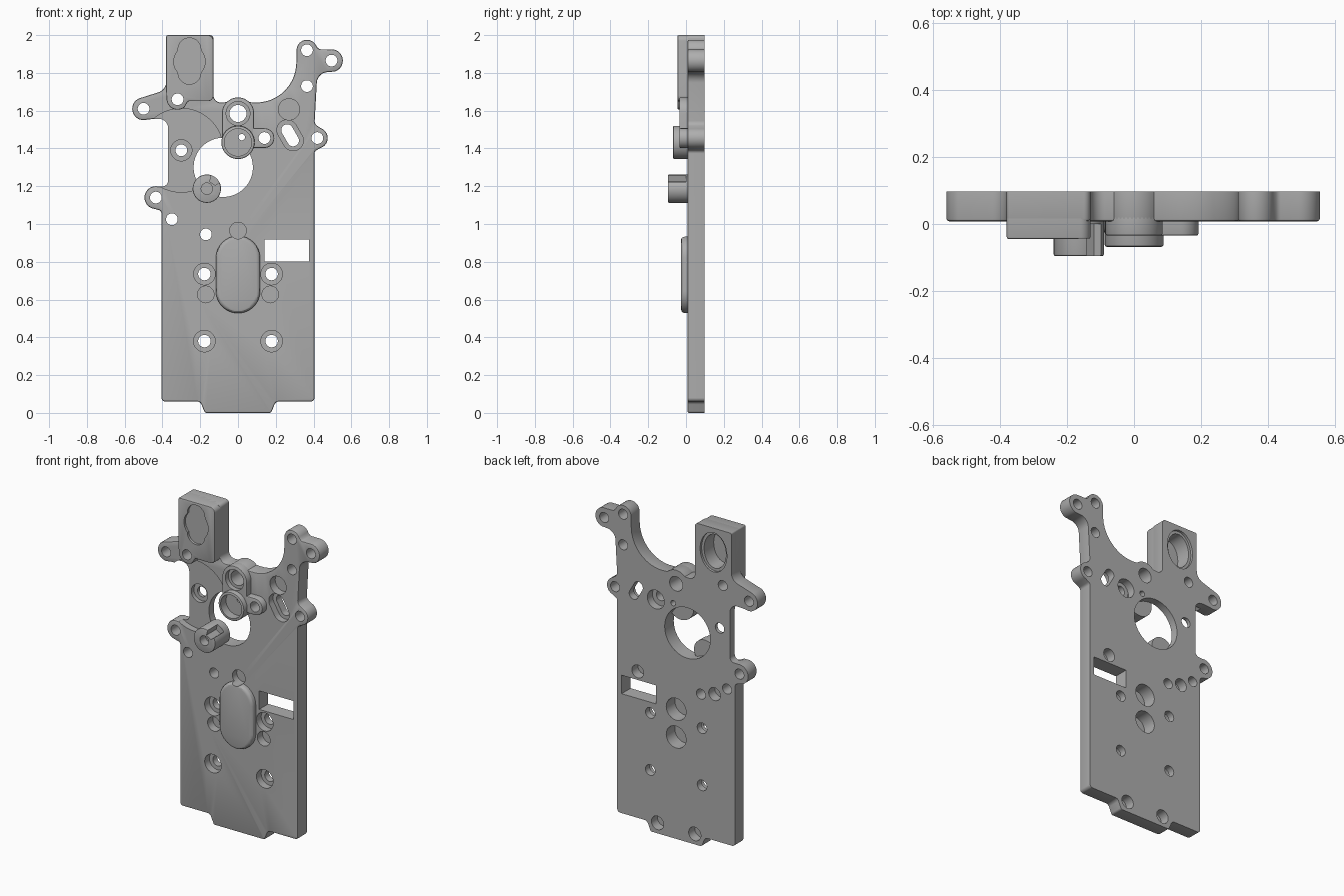
import bpy, bmesh
from math import sin, cos, tan, radians, hypot, atan2, pi
from mathutils import Vector

if "Cube" in bpy.data.objects:
    bpy.data.objects.remove(bpy.data.objects["Cube"], do_unlink=True)

grey = bpy.data.materials.new("machined_grey")
grey.use_nodes = True
TONE = (0.42, 0.42, 0.42, 1)
grey.diffuse_color = TONE
grey.node_tree.nodes["Principled BSDF"].inputs["Base Color"].default_value = TONE

FRONT, BACK, POCKET = 0.008, 0.097, 0.05


def arc(cx, cz, r, a0, a1, rz=None):
    n = max(4, int(abs(a1 - a0) / 8))
    rz = rz or r
    return [(cx + r * cos(radians(a0 + (a1 - a0) * i / n)),
             cz + rz * sin(radians(a0 + (a1 - a0) * i / n))) for i in range(n + 1)]


def circle(x, z, r, rz=None):
    return arc(x, z, r, 0, 360, rz)[:-1]


def slot(x0, z0, x1, z1, r):
    a = atan2(z1 - z0, x1 - x0) * 180 / pi
    return arc(x1, z1, r, a - 90, a + 90) + arc(x0, z0, r, a + 90, a + 270)


def outline(items):
    """Three values are a filleted corner, five values are a lobe arc."""
    ends = [[i[:2]] if len(i) == 3 else arc(*i) for i in items]
    pts = []
    for k, item in enumerate(items):
        if len(item) == 5:
            pts += ends[k]
            continue
        p = Vector(item[:2])
        u = Vector(ends[k - 1][-1]) - p
        v = Vector(ends[(k + 1) % len(ends)][0]) - p
        half = u.angle(v) / 2
        t = min(item[2] / tan(half), u.length * 0.9, v.length * 0.9)
        r = t * tan(half)
        c = p + (u.normalized() + v.normalized()).normalized() * hypot(t, r)
        s, e = p + u.normalized() * t - c, p + v.normalized() * t - c
        a0 = atan2(s.y, s.x)
        turn = (atan2(e.y, e.x) - a0 + pi) % (2 * pi) - pi
        pts += arc(c.x, c.y, r, a0 * 180 / pi, (a0 + turn) * 180 / pi)
    return pts


def prism(name, pts, y0, y1, bevel=0, segments=2):
    """Extrude an x-z profile from y0 to y1, optionally rounding the front rim."""
    bm = bmesh.new()
    front = bm.faces.new([bm.verts.new((x, y0, z)) for x, z in pts])
    bmesh.ops.remove_doubles(bm, verts=bm.verts, dist=0.0005)
    front = bm.faces[:][0]
    out = bmesh.ops.extrude_face_region(bm, geom=[front], use_keep_orig=True)
    for v in [g for g in out["geom"] if isinstance(g, bmesh.types.BMVert)]:
        v.co.y = y1
    bmesh.ops.recalc_face_normals(bm, faces=bm.faces)
    if bevel:
        rim = [e for e in bm.edges if all(abs(v.co.y - y0) < 1e-5 for v in e.verts)]
        bmesh.ops.bevel(bm, geom=rim, offset=bevel, segments=segments,
                        profile=0.5, affect='EDGES')
    mesh = bpy.data.meshes.new(name)
    bm.to_mesh(mesh)
    bm.free()
    mesh.materials.append(grey)
    obj = bpy.data.objects.new(name, mesh)
    bpy.context.collection.objects.link(obj)
    return obj


def cut(obj, pts, y0=-0.3, y1=0.3):
    tool = prism("cutter", pts, y0, y1)
    tool.hide_render = True
    mod = obj.modifiers.new("cut", 'BOOLEAN')
    mod.operation, mod.solver, mod.object = 'DIFFERENCE', 'EXACT', tool
    bpy.context.view_layer.objects.active = obj
    bpy.ops.object.modifier_apply(modifier=mod.name)
    bpy.data.objects.remove(tool, do_unlink=True)


# Main plate with its mounting ears
plate = prism("main_plate", outline([
    (-0.175, 0, .015), (0.175, 0, .015), (0.2, 0.06, .025), (0.405, 0.06, .02),
    (0.405, 1.385, .02), (0.42, 1.455, .055, -70, 70), (0.405, 1.53, .03),
    (0.42, 1.8, .06), (0.495, 1.865, .06, -75, 95), (0.43, 1.925, .02),
    (0.365, 1.92, .055, 20, 190), (0.3, 1.63, .24), (0, 1.585, .085, 45, 135),
    (-0.13, 1.64, .04), (-0.13, 2, .02), (-0.38, 2, .01), (-0.38, 1.71, .06),
    (-0.5, 1.61, .06, 115, 290), (-0.37, 1.56, .05), (-0.37, 1.2, .03),
    (-0.435, 1.14, .06, 80, 250), (-0.405, 1.07, .02), (-0.405, 0.06, .02),
    (-0.2, 0.06, .025)]), FRONT, BACK, 0.008)

# Round recess and large opening
cut(plate, circle(-0.3, 1.39, 0.222), -0.3, POCKET)
cut(plate, circle(-0.078, 1.3, 0.157))

# Through holes
for x, z in [(-0.5, 1.61), (-0.32, 1.66), (0.365, 1.92), (0.495, 1.865),
             (0.365, 1.73), (0.42, 1.455), (0.14, 1.455), (-0.3, 1.39),
             (-0.435, 1.14), (-0.35, 1.025), (-0.17, 0.945)]:
    cut(plate, circle(x, z, 0.031))
cut(plate, circle(0, 1.585, 0.045))
cut(plate, circle(0.02, 1.46, 0.017))

# Counterbored screw holes
for x in (-0.178, 0.178):
    for z in (0.38, 0.735):
        cut(plate, circle(x, z, 0.033))
        cut(plate, circle(x, z, 0.057), -0.3, 0.055)
    cut(plate, circle(x * 0.96, 0.627, 0.044), -0.3, 0.06)
cut(plate, circle(-0.3, 1.39, 0.056), -0.3, 0.075)

# Blind holes in the front
cut(plate, circle(0, 0.965, 0.044), -0.3, 0.05)
cut(plate, circle(0.27, 1.607, 0.056), -0.3, 0.06)

# Tilted slot with a step, and the rectangular window
cut(plate, slot(0.292, 1.442, 0.26, 1.497, 0.054), -0.3, 0.05)
cut(plate, slot(0.292, 1.442, 0.26, 1.497, 0.031))
cut(plate, [(0.14, 0.802), (0.375, 0.802), (0.375, 0.917), (0.14, 0.917)])

# Blind holes in the back
for x, z, r, depth in [(0, 0.806, .068, .085), (0, 0.633, .068, .085),
                       (0.264, 0.97, .04, .06), (-0.264, 0.97, .04, .06),
                       (0.128, 0.065, .042, .06), (-0.128, 0.065, .042, .06),
                       (0.14, 1.45, .058, .05)]:
    cut(plate, circle(x, z, r), BACK - depth, 0.3)

# Tall block at the top with a sculpted front pocket and an oval back pocket
block = prism("top_block", outline([
    (-0.38, 2, .01), (-0.38, 1.7, .01), (-0.32, 1.663, .058, 180, 310),
    (-0.265, 1.65, .015), (-0.13, 1.65, .03), (-0.13, 2, .03)]), -0.045, POCKET, 0.006)
cut(block, [(-0.165, -1), (0, -1), (0, 3), (-0.165, 3)], -0.3, -0.044)
cut(block, circle(-0.32, 1.66, 0.031))
cut(block, circle(-0.257, 1.86, 0.083, 0.085), -0.3, -0.03)
cut(block, slot(-0.257, 1.8, -0.257, 1.925, 0.06), -0.3, -0.03)
for part in (plate, block):
    cut(part, circle(-0.257, 1.85, 0.075, 0.105), -0.012, 0.3)
cut(plate, circle(-0.257, 1.85, 0.092, 0.122), 0.082, 0.3)

# Raised pads around the upper screw holes
pad = prism("upper_pad", slot(0, 1.44, 0, 1.585, 0.085), -0.035, 0.02, 0.006)
cut(pad, circle(0, 1.585, 0.045))
cut(pad, circle(0, 1.585, 0.063), -0.3, -0.005)
side_pad = prism("side_pad", slot(0, 1.455, 0.14, 1.455, 0.052), -0.035, 0.02, 0.006)
cut(side_pad, circle(0.14, 1.455, 0.031))

# Cup-shaped bearing boss
cup = prism("bearing_cup", circle(0, 1.432, 0.088), -0.068, POCKET, 0.006)
for part in (cup, pad, side_pad):
    cut(part, circle(0, 1.432, 0.072), -0.3, -0.015)
    cut(part, circle(0.02, 1.46, 0.017))

# Notched post at the edge of the opening
post = prism("notched_post", circle(-0.165, 1.187, 0.075), -0.096, POCKET, 0.006)
cut(post, circle(-0.165, 1.187, 0.03), -0.3, -0.04)
cut(post, [(-0.15, 1.225), (-0.12, 1.205), (-0.06, 1.25), (-0.13, 1.3)], -0.3, 0.0)

# Raised oblong cover with sloped rim
cover = prism("oblong_cover", slot(0, 0.645, 0, 0.82, 0.117), -0.026, 0.012, 0.02, 3)
cut(plate, circle(0, 0.965, 0.044), -0.3, POCKET)
cut(cover, circle(0, 0.965, 0.044))

# Smooth curved walls, keep machined edges sharp
parts = [plate, block, pad, side_pad, cup, post, cover]
for obj in bpy.context.view_layer.objects:
    obj.select_set(obj in parts)
bpy.context.view_layer.objects.active = plate
bpy.ops.object.shade_smooth_by_angle(angle=radians(30))
